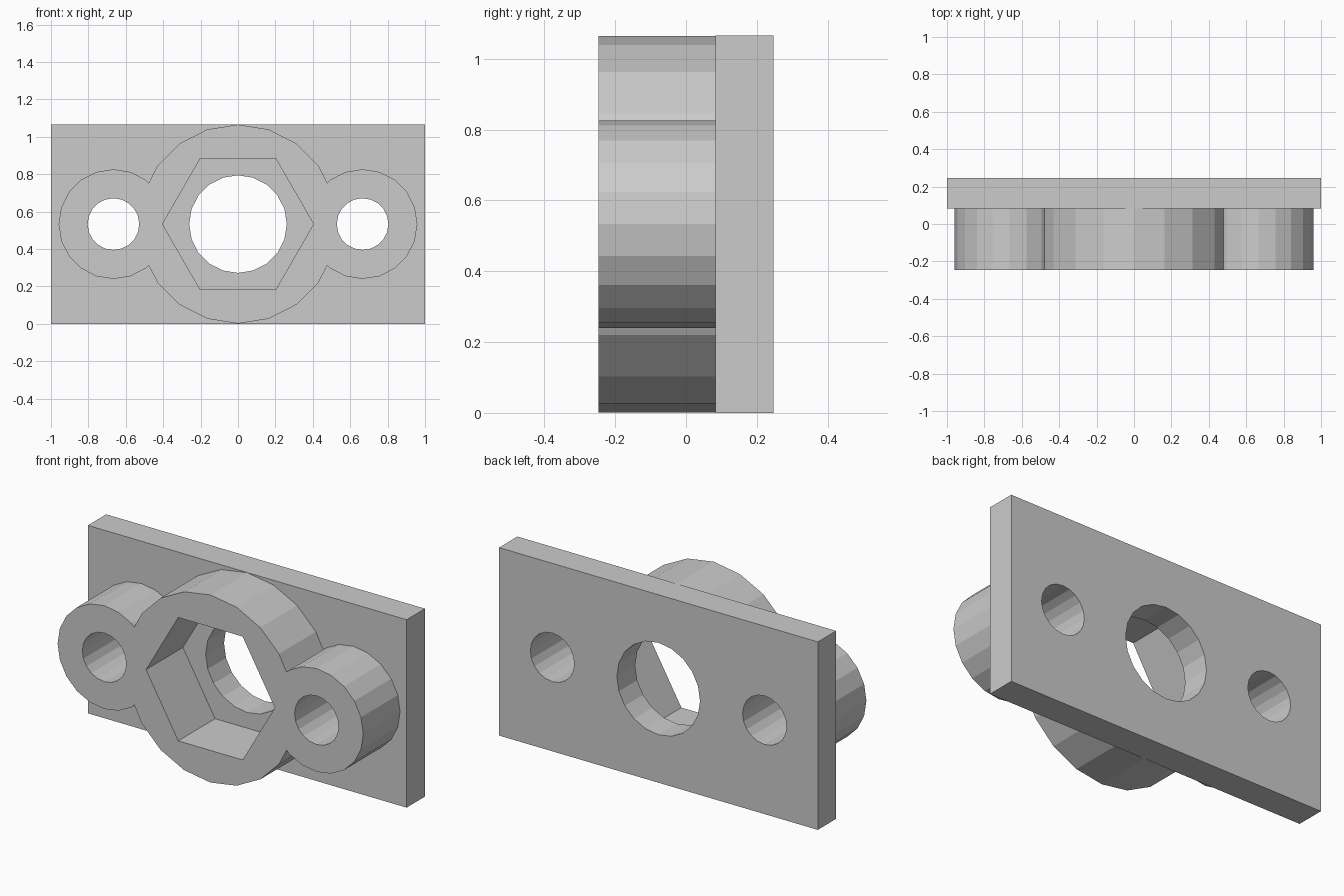
import bpy, math

if "Cube" in bpy.data.objects:
    bpy.data.objects.remove(bpy.data.objects["Cube"])

CZ = 0.533                       # height of the common hole axis
FRONT, SEAT, BACK = -0.247, 0.083, 0.247
LUG_X = 0.666


def prism(name, radius, x, y0, y1, sides=20, cutter=False):
    """Faceted cylinder running along y, with a vertex on the x axis."""
    bpy.ops.mesh.primitive_cylinder_add(
        vertices=sides, radius=radius, depth=y1 - y0,
        location=(x, (y0 + y1) / 2, CZ), rotation=(math.pi / 2, 0, 0))
    ob = bpy.context.object
    ob.name = name
    # primitive starts at +y; turn the mesh so a vertex lies on the x axis
    for v in ob.data.vertices:
        v.co.x, v.co.y = v.co.y, -v.co.x
    ob.hide_render = cutter
    return ob


def boolean(target, other, op):
    """Apply a boolean and remove the helper object."""
    mod = target.modifiers.new(op, 'BOOLEAN')
    mod.operation, mod.object, mod.solver = op, other, 'EXACT'
    bpy.context.view_layer.objects.active = target
    bpy.ops.object.modifier_apply(modifier=mod.name)
    bpy.data.objects.remove(other, do_unlink=True)


# Rectangular back plate
bpy.ops.mesh.primitive_cube_add(size=1, location=(0, (SEAT + BACK) / 2, CZ))
bracket = bpy.context.object
bracket.name = "mounting_bracket"
bracket.scale = (2, BACK - SEAT, 2 * CZ)
bpy.ops.object.transform_apply(location=True, rotation=False, scale=True)

# Central boss and side lugs, sunk slightly into the plate
boss = prism("centre_boss", 0.532, 0, FRONT, SEAT + 0.06)
for s in (-1, 1):
    boolean(boss, prism("side_lug", 0.293, s * LUG_X, FRONT, SEAT + 0.05), 'UNION')
boolean(bracket, boss, 'UNION')

# Hexagonal nut pocket, then the round through holes
boolean(bracket, prism("nut_pocket", 0.404, 0, FRONT - 0.2, SEAT, 6, True), 'DIFFERENCE')
for x, r in ((0, 0.261), (-LUG_X, 0.138), (LUG_X, 0.138)):
    boolean(bracket, prism("hole_cutter", r, x, FRONT - 0.2, BACK + 0.2, 20, True), 'DIFFERENCE')
